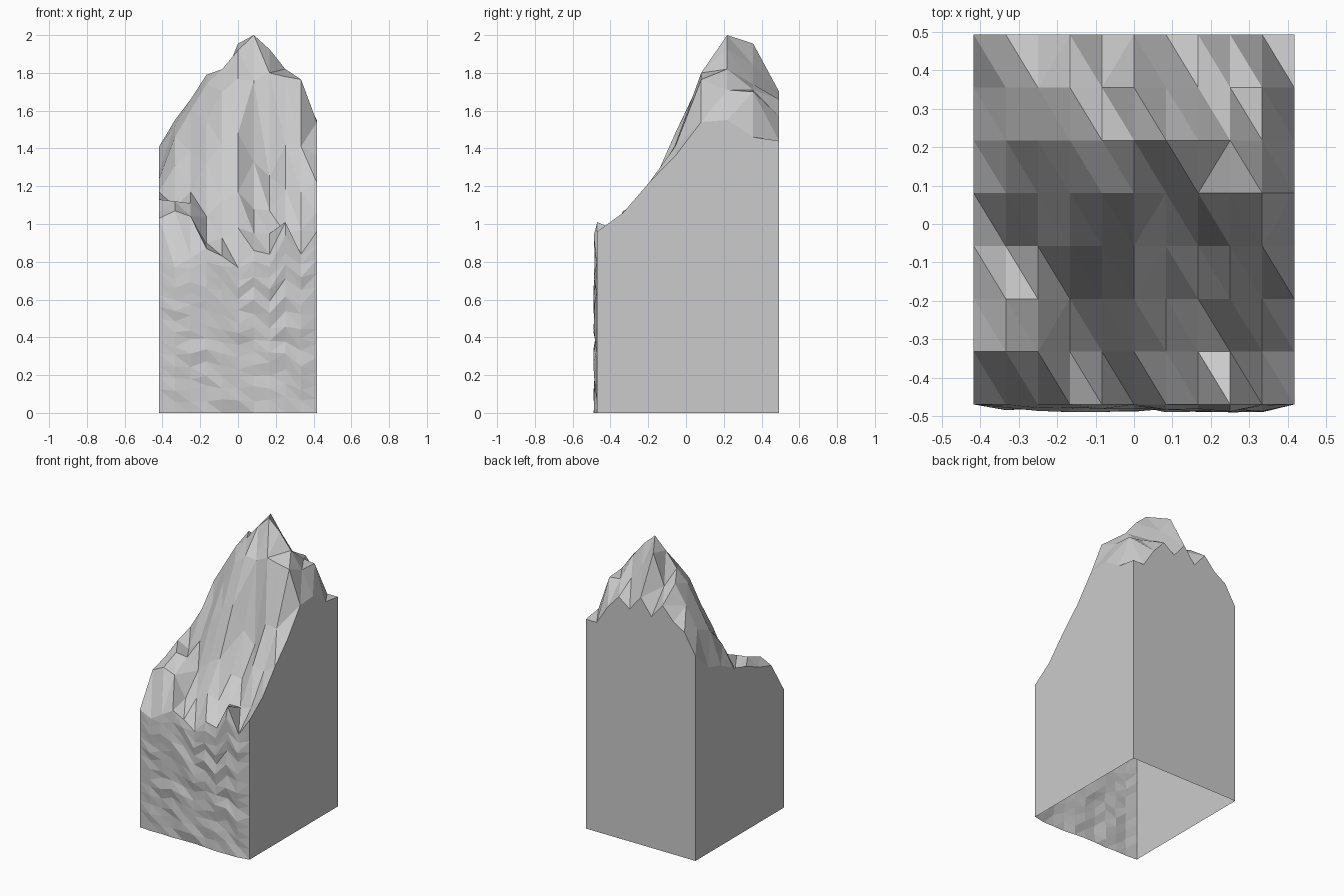
import bpy, bmesh, random

if "Cube" in bpy.data.objects:
    bpy.data.objects.remove(bpy.data.objects["Cube"])

random.seed(4)
NX, STEP, Y0, DY = 11, 0.0835, -0.47, 0.1376
WALL_ROWS = 13

# height profiles across the slope, from the cliff rim to the back edge
PROFILES = [
    (.81, .77, .82, .87, .83, .77, .86, .84, 1.01, .84, .96),
    (1.03, 1.07, 1.04, .90, .925, .98, .95, .95, .95, .97, 1.06),
    (1.07, 1.12, 1.11, 1.04, 1.12, 1.17, 1.08, 1.07, 1.19, 1.17, 1.22),
    (1.13, 1.09, 1.17, 1.33, 1.42, 1.48, 1.33, 1.25, 1.42, 1.41, 1.36),
    (1.17, 1.31, 1.385, 1.55, 1.70, 1.77, 1.76, 1.80, 1.78, 1.765, 1.54),
    (1.24, 1.46, 1.60, 1.74, 1.82, 1.92, 2.0, 1.925, 1.82, 1.71, 1.55),
    (1.28, 1.52, 1.66, 1.79, 1.75, 1.955, 1.84, 1.74, 1.71, 1.70, 1.46),
    (1.41, 1.55, 1.60, 1.69, 1.59, 1.70, 1.60, 1.66, 1.57, 1.44, 1.44),
]

rock = bpy.data.materials.new("rock_grey")
rock.diffuse_color = (0.6, 0.6, 0.6, 1)
rock.use_nodes = True
rock.node_tree.nodes["Principled BSDF"].inputs["Base Color"].default_value = rock.diffuse_color


def col_x(i):
    return (i - (NX - 1) / 2) * STEP


def row_y(j):
    return Y0 + j * DY


def make(name, bm):
    me = bpy.data.meshes.new(name)
    bm.to_mesh(me)
    bm.free()
    me.materials.append(rock)
    ob = bpy.data.objects.new(name, me)
    bpy.context.collection.objects.link(ob)


def sheet(name, rows):
    """Triangulated grid; each cell is split along its flatter diagonal."""
    bm = bmesh.new()
    v = [[bm.verts.new(p) for p in r] for r in rows]
    for r0, r1 in zip(v, v[1:]):
        for i in range(len(r0) - 1):
            a, b, c, d = r0[i], r0[i + 1], r1[i + 1], r1[i]
            if abs(b.co.z - d.co.z) <= abs(a.co.z - c.co.z) + 0.12:
                tris = ((a, b, d), (b, c, d))
            else:
                tris = ((a, b, c), (a, c, d))
            for t in tris:
                bm.faces.new(t)
    make(name, bm)


def panel(name, pts):
    bm = bmesh.new()
    bm.faces.new([bm.verts.new(p) for p in pts])
    make(name, bm)


# mountain slope
top = [[(col_x(i), row_y(j), z) for i, z in enumerate(p)]
       for j, p in enumerate(PROFILES)]
sheet("mountain_slope", top)

# rough cliff at the front, up to the rim
wall = []
for k in range(WALL_ROWS):
    t = k / WALL_ROWS
    row = []
    for i, rim in enumerate(PROFILES[0]):
        edge = i in (0, NX - 1)
        y = Y0 if edge else Y0 - random.uniform(0.002, 0.021)
        z = rim * t + (random.uniform(-.012, .012) if k and not edge else 0)
        row.append((col_x(i), y, z))
    wall.append(row)
wall.append(top[0])
sheet("cliff_face", wall)

# flat cut sides and back (the block is open underneath)
xe, yb = col_x(NX - 1), row_y(7)
right = [r[-1] for r in top]
left = [r[0] for r in top]
panel("right_side", [(xe, Y0, 0), (xe, yb, 0)] + right[::-1])
panel("left_side", [(-xe, yb, 0), (-xe, Y0, 0)] + left)
panel("back_side", [(xe, yb, 0), (-xe, yb, 0)] + top[-1])
